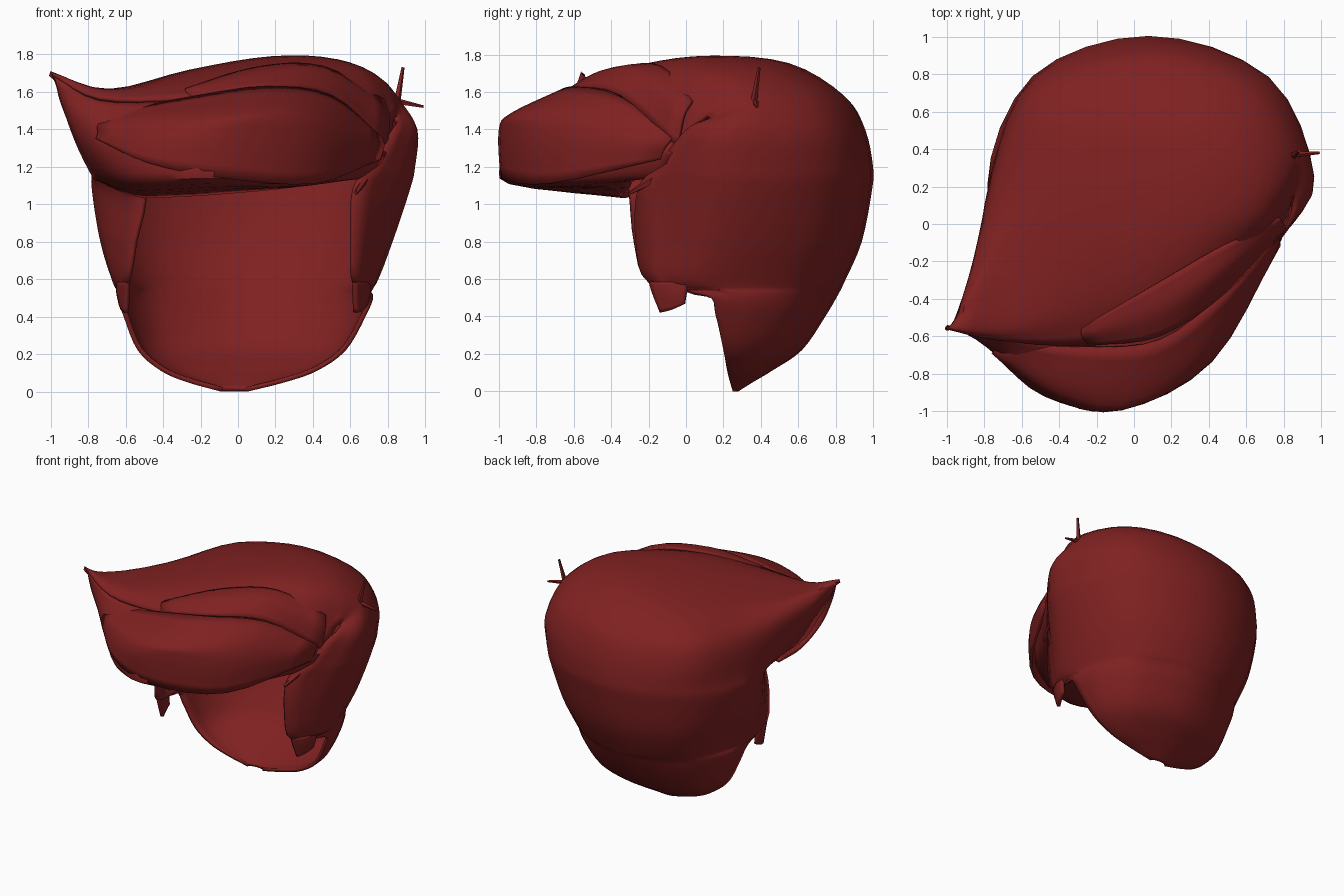
import bpy, bmesh, math
from mathutils import Vector

hair_red = bpy.data.materials.new("dark red hair")
hair_red.diffuse_color = (0.215, 0.015, 0.015, 1)


def spline(pts, n):
    """Catmull-Rom curve through pts, n steps per span."""
    p = [Vector(q) for q in pts]
    p = [2 * p[0] - p[1]] + p + [2 * p[-1] - p[-2]]
    out = []
    for i in range(1, len(p) - 2):
        a, b, c, d = p[i - 1:i + 3]
        for k in range(n):
            t = k / n
            out.append(0.5 * (2 * b + (c - a) * t + (2 * a - 5 * b + 4 * c - d) * t * t
                              + (3 * b - a - 3 * c + d) * t ** 3))
    return out + [p[-2]]


def loft(name, rows, n=4, thick=0.03):
    """Smooth sheet through rows of control points, thickened inward."""
    across = [spline(r, n) for r in rows]
    cols = [spline(c, n) for c in zip(*across)]
    bm = bmesh.new()
    g = [[bm.verts.new(v) for v in c] for c in cols]
    for i in range(len(g) - 1):
        for j in range(len(g[0]) - 1):
            bm.faces.new((g[i][j], g[i][j + 1], g[i + 1][j + 1], g[i + 1][j]))
    me = bpy.data.meshes.new(name)
    bm.to_mesh(me)
    bm.free()
    return finish(name, me, thick)


def finish(name, me, thick=0):
    me.materials.append(hair_red)
    ob = bpy.data.objects.new(name, me)
    bpy.context.collection.objects.link(ob)
    if thick:
        m = ob.modifiers.new("thickness", 'SOLIDIFY')
        m.thickness, m.offset = thick, -1
    bpy.ops.object.select_all(action='DESELECT')
    ob.select_set(True)
    bpy.context.view_layer.objects.active = ob
    bpy.ops.object.shade_smooth_by_angle(angle=math.radians(40))
    return ob


def section(z, xl, xr, yc, yb, lf=None, rf=None):
    """U-shaped row round the back of the head, from left front to right front.
    Without lf and rf the row is a plain half oval that ends at its widest points."""
    cx, hw, d = (xl + xr) / 2, (xr - xl) / 2, yb - yc
    if lf:
        arc = [(1, 0), (.72, .73)]
    else:
        lf, rf = (xl, yc), (xr, yc)
        arc = [(.95, .36), (.68, .76)]
    left = [(cx - a * hw, yc + b * d, z) for a, b in arc]
    right = [(cx + a * hw, yc + b * d, z) for a, b in reversed(arc)]
    return [(*lf, z)] + left + [(cx, yb, z)] + right + [(*rf, z)]


def wisp(name, base, tip, r):
    """Thin pointed stray strand."""
    a, b = Vector(base), Vector(tip)
    bm = bmesh.new()
    bmesh.ops.create_cone(bm, cap_ends=True, segments=5, radius1=r, radius2=r * .4,
                          depth=(b - a).length)
    q = (b - a).to_track_quat('Z', 'Y')
    for v in bm.verts:
        v.co = q @ v.co + (a + b) / 2
    me = bpy.data.meshes.new(name)
    bm.to_mesh(me)
    bm.free()
    finish(name, me)


# Main shell: nape, sides, crown, sweeping forward to the front edge and left spike
nape = [
    section(0.0, -.09, .05, .25, .28),
    section(0.05, -.27, .25, .235, .36),
    section(0.11, -.41, .42, .22, .46),
    section(0.22, -.535, .575, .20, .62),
    section(0.40, -.61, .68, .16, .745),
    section(0.52, -.645, .72, .11, .815),
    section(0.58, -.665, .74, .13, .845, (-.60, -.20), (.63, -.20)),
    section(0.80, -.735, .825, .17, .94, (-.56, -.28), (.62, -.27)),
    section(1.08, -.78, .918, .2, .995, (-.52, -.31), (.63, -.26)),
    section(1.20, -.777, .945, .22, 1.0, (-.78, -.36), (.72, -.16)),
    section(1.40, -.755, .957, .27, .958, (-.89, -.44), (.84, 0.0)),
]
crown = [
    [(-.95, -.5, 1.55), (-.725, .2, 1.52), (-.48, .68, 1.56), (.09, .85, 1.575),
     (.6, .72, 1.6), (.86, .38, 1.56), (.85, .12, 1.46)],
    [(-.97, -.53, 1.63), (-.68, .0, 1.6), (-.33, .45, 1.68), (.15, .56, 1.75),
     (.55, .45, 1.74), (.79, .25, 1.65), (.84, .1, 1.47)],
    [(-.99, -.55, 1.68), (-.68, -.3, 1.615), (-.25, .0, 1.72), (.18, .12, 1.79),
     (.52, .15, 1.775), (.74, .12, 1.67), (.83, .07, 1.44)],
    [(-1, -.56, 1.71), (-.7, -.55, 1.61), (-.3, -.42, 1.67), (.1, -.27, 1.74),
     (.45, -.1, 1.74), (.7, 0, 1.64), (.82, .03, 1.39)],
    [(-.99, -.565, 1.69), (-.74, -.62, 1.57), (-.3, -.65, 1.57), (.1, -.59, 1.61),
     (.45, -.36, 1.59), (.7, -.13, 1.46), (.79, -.02, 1.28)],
]
loft("hair_shell", nape + crown, thick=0.025)

# Fringe: bulging front mass with its underside running back to the forehead
loft("fringe", [
    [(-.98, -.56, 1.68), (-.74, -.6, 1.56), (-.3, -.62, 1.57), (.1, -.57, 1.61),
     (.45, -.36, 1.58), (.69, -.13, 1.44), (.79, -.03, 1.28)],
    [(-.93, -.56, 1.5), (-.74, -.68, 1.42), (-.4, -.86, 1.40), (-.1, -.94, 1.40),
     (.34, -.72, 1.42), (.6, -.37, 1.35), (.79, -.08, 1.27)],
    [(-.86, -.52, 1.31), (-.69, -.73, 1.25), (-.43, -.91, 1.25), (-.12, -.965, 1.25),
     (.36, -.72, 1.25), (.62, -.35, 1.2), (.77, -.1, 1.23)],
    [(-.78, -.38, 1.15), (-.6, -.7, 1.1), (-.4, -.87, 1.1), (-.12, -.94, 1.11),
     (.33, -.7, 1.11), (.58, -.33, 1.13), (.72, -.12, 1.15)],
    [(-.76, -.12, 1.13), (-.55, -.3, 1.04), (-.3, -.35, 1.04), (0, -.33, 1.06),
     (.3, -.3, 1.09), (.52, -.27, 1.13), (.68, -.13, 1.14)],
])

# Overlapping upper lock, flat on top and tapering to the left
loft("fringe_upper_lock", [
    [(-.72, -.63, 1.48), (-.25, -.66, 1.575), (.15, -.62, 1.63), (.5, -.36, 1.58), (.77, -.07, 1.36)],
    [(-.75, -.68, 1.42), (-.36, -.88, 1.47), (.06, -.92, 1.49), (.44, -.64, 1.48), (.78, -.1, 1.33)],
    [(-.75, -.7, 1.38), (-.42, -.93, 1.36), (-.05, -.99, 1.40), (.42, -.73, 1.34), (.78, -.12, 1.3)],
    [(-.76, -.69, 1.35), (-.48, -.92, 1.22), (-.08, -.985, 1.14), (.41, -.73, 1.11), (.76, -.14, 1.24)],
], thick=0.02)

# Raised lock rolling along the front edge of the crown
loft("crown_lock", [
    [(-.28, -.55, 1.62), (.1, -.33, 1.735), (.45, -.13, 1.74), (.78, .03, 1.56)],
    [(-.28, -.6, 1.61), (.12, -.47, 1.71), (.48, -.25, 1.71), (.81, -.02, 1.47)],
    [(-.24, -.65, 1.57), (.14, -.6, 1.63), (.5, -.36, 1.59), (.8, -.05, 1.31)],
], thick=0.02)

# Pointed tips of the sideburns in front of the ear notches
for side, xf, xb in (("left", -.60, -.65), ("right", .63, .71)):
    rows = [[(xf, -.2, .585), ((xf + xb) / 2 * 1.02, -.1, .585), (xb, .0, .585)],
            [(xf, -.18, .52), ((xf + xb) / 2 * 1.02, -.09, .51), (xb, .0, .53)],
            [(xf * 1.01, -.14, .42), ((xf + xb) / 2, -.08, .435), (xb * .98, -.01, .465)]]
    if side == "left":
        rows = [r[::-1] for r in rows]
    loft(side + "_sideburn_tip", rows, thick=0.025)

# Stray wisps
wisp("upright_wisp", (.84, .355, 1.5), (.88, .39, 1.73), .022)
wisp("sideways_wisp", (.84, .37, 1.55), (.99, .38, 1.52), .018)
wisp("temple_wisp", (.68, -.16, 1.14), (.63, -.3, 1.06), .025)
